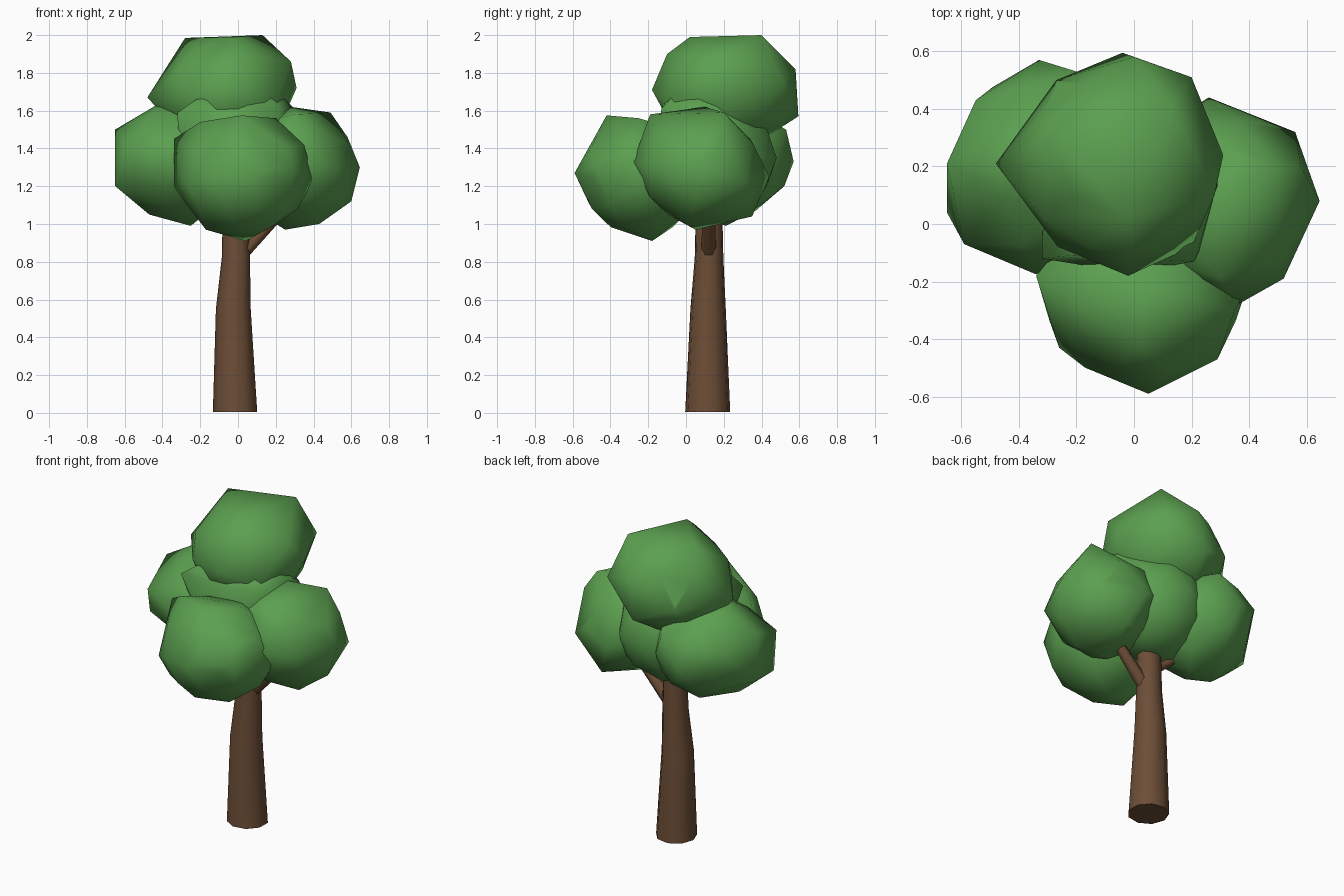
import bpy, bmesh, math
from mathutils import Vector, Matrix

cube = bpy.data.objects.get("Cube")
if cube:
    bpy.data.objects.remove(cube, do_unlink=True)


def material(name, rgb):
    mat = bpy.data.materials.new(name)
    mat.use_nodes = True
    color = (*rgb, 1.0)
    mat.diffuse_color = color
    mat.node_tree.nodes["Principled BSDF"].inputs["Base Color"].default_value = color
    return mat


leaf_green = material("leaf green", (0.105, 0.35, 0.08))
bark_brown = material("bark brown", (0.15, 0.075, 0.037))


def finish(bm, name, mat, angle):
    bmesh.ops.recalc_face_normals(bm, faces=bm.faces)
    mesh = bpy.data.meshes.new(name)
    bm.to_mesh(mesh)
    bm.free()
    mesh.materials.append(mat)
    obj = bpy.data.objects.new(name, mesh)
    bpy.context.collection.objects.link(obj)
    bpy.ops.object.select_all(action="DESELECT")
    obj.select_set(True)
    bpy.context.view_layer.objects.active = obj
    bpy.ops.object.shade_smooth_by_angle(angle=math.radians(angle))
    return obj


def leaf_clump(name, low, high, corners, fullness=0.92):
    """Low-poly ball between two opposite corners, with knobbly corners hulled on."""
    low, high = Vector(low), Vector(high)
    place = Matrix.Translation((low + high) / 2) @ Matrix.Diagonal((high - low) / 2 * fullness).to_4x4()
    bm = bmesh.new()
    bmesh.ops.create_icosphere(bm, subdivisions=2, radius=1, matrix=place)
    bmesh.ops.delete(bm, geom=bm.edges[:], context="EDGES_FACES")
    for corner in corners:
        bm.verts.new(corner)
    bmesh.ops.convex_hull(bm, input=bm.verts[:])
    loose = [v for v in bm.verts if not v.link_faces]
    bmesh.ops.delete(bm, geom=loose, context="VERTS")
    return finish(bm, name, leaf_green, 60)


def limb(name, rings, sides):
    """Tapered limb through rings of (centre, radius)."""
    bm = bmesh.new()
    axis = Vector(rings[-1][0]) - Vector(rings[0][0])
    turn = Vector((0, 0, 1)).rotation_difference(axis)
    loops = []
    for centre, radius in rings:
        loop = []
        for i in range(sides):
            a = math.tau * (i + 0.5) / sides
            offset = Vector((math.cos(a), math.sin(a), 0)) * radius
            loop.append(bm.verts.new(Vector(centre) + turn @ offset))
        loops.append(loop)
    for lower, upper in zip(loops, loops[1:]):
        for i in range(sides):
            j = (i + 1) % sides
            bm.faces.new((lower[i], lower[j], upper[j], upper[i]))
    bm.faces.new(loops[0][::-1])
    bm.faces.new(loops[-1])
    return finish(bm, name, bark_brown, 60)


# Trunk and the two branches
limb("trunk", [((-0.012, 0.115, 0.005), 0.121), ((-0.022, 0.117, 0.55), 0.095),
               ((-0.009, 0.122, 0.82), 0.077), ((-0.009, 0.122, 1.12), 0.07)], 9)
limb("left_branch", [((0.02, 0.12, 0.84), 0.04), ((0.3, 0.12, 1.14), 0.03)], 6)
limb("right_branch", [((-0.03, 0.12, 0.96), 0.03), ((-0.2, 0.14, 1.1), 0.025)], 6)

# Foliage
leaf_clump("front_leaves", (-0.34, -0.59, 0.91), (0.4, 0.12, 1.58), [
    (0.05, -0.59, 1.27), (-0.26, -0.43, 1.2), (0.29, -0.47, 1.3), (0.02, -0.42, 1.575),
    (0.2, -0.25, 1.56), (-0.2, -0.28, 1.54), (-0.34, -0.18, 1.45), (-0.34, -0.18, 1.2),
    (0.35, -0.3, 1.42), (0.4, -0.2, 1.24), (0.04, -0.18, 0.91), (-0.17, -0.3, 0.97)])
leaf_clump("right_leaves", (-0.65, -0.17, 1), (0.04, 0.57, 1.66), [
    (-0.65, 0.21, 1.5), (-0.65, 0.04, 1.2), (-0.65, 0.21, 1.2), (-0.59, -0.07, 1.4),
    (-0.34, -0.175, 1.35), (-0.55, 0.43, 1.43), (-0.33, 0.57, 1.33), (-0.38, 0.2, 1.66),
    (-0.25, 0.21, 0.99), (-0.47, 0.13, 1.05), (-0.2, 0.53, 1.5), (-0.3, 0.52, 1.2)])
leaf_clump("left_leaves", (-0.06, -0.29, 0.97), (0.645, 0.44, 1.62), [
    (0.645, 0.08, 1.3), (0.56, 0.32, 1.22), (0.58, 0.2, 1.46), (0.26, 0.44, 1.25),
    (0.52, -0.19, 1.3), (0.36, -0.28, 1.33), (0.49, 0.2, 1.59), (0.28, 0.1, 1.62),
    (0.3, -0.19, 1.58), (0.6, 0.05, 1.12), (0.43, 0, 1), (0.25, 0.05, 0.97),
    (0.35, 0.35, 1.04)], 0.9)
leaf_clump("top_leaves", (-0.44, -0.18, 1.36), (0.31, 0.59, 2), [
    (-0.48, 0.21, 1.67), (-0.27, 0.5, 1.65), (-0.04, 0.595, 1.57), (0.2, 0.51, 1.75),
    (0.31, 0.24, 1.72), (0.2, -0.08, 1.62), (-0.02, -0.18, 1.71), (-0.28, 0.3, 1.985),
    (0.13, 0.4, 2), (-0.02, 0.02, 1.99), (0.28, 0.1, 1.86), (0, -0.1, 1.9),
    (0, 0.58, 1.82)], 0.91)
leaf_clump("centre_leaves", (-0.34, -0.18, 1.02), (0.32, 0.49, 1.68), [
    (-0.32, -0.12, 1.59), (-0.22, -0.11, 1.66), (0.15, -0.05, 1.7), (0.05, -0.1, 1.66),
    (0.21, -0.13, 1.61), (0.24, 0.05, 1.67), (0.29, 0.14, 1.62)], 0.97)
